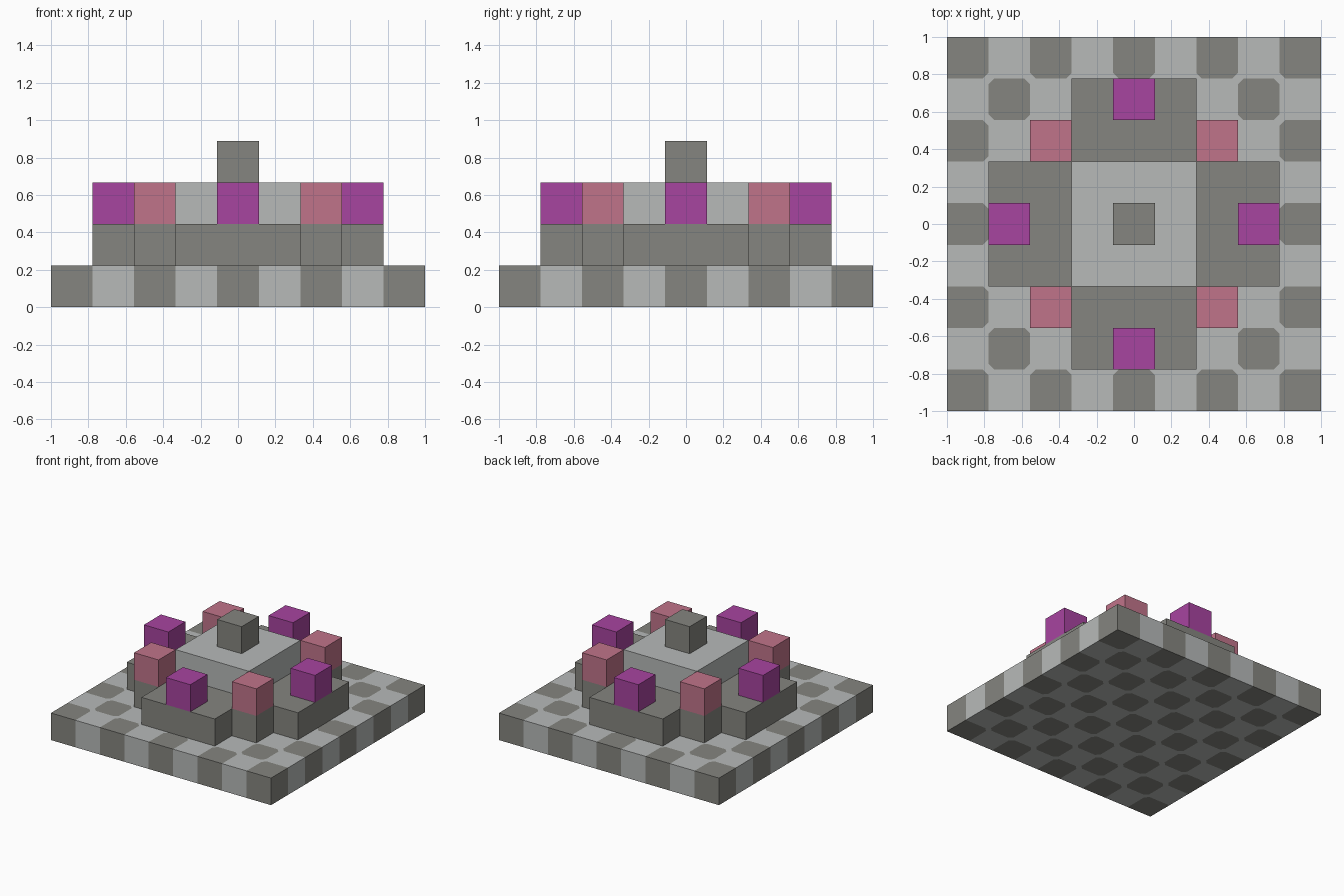
import bpy
import bmesh
from mathutils import Vector

if "Cube" in bpy.data.objects:
    bpy.data.objects.remove(bpy.data.objects["Cube"], do_unlink=True)

N = 9            # tiles per side
U = 2 / N        # one block
CUT = 0.03       # clipped corner of the dark tiles


def material(name, rgb):
    mat = bpy.data.materials.new(name)
    mat.use_nodes = True
    color = (*rgb, 1)
    mat.diffuse_color = color
    mat.node_tree.nodes["Principled BSDF"].inputs["Base Color"].default_value = color
    return mat


dark = material("dark stone", (0.235, 0.235, 0.214))
light = material("light stone", (0.474, 0.491, 0.485))
magenta = material("magenta", (0.39, 0.058, 0.35))
pink = material("pink", (0.527, 0.174, 0.255))


def add_object(name, bm, mats):
    mesh = bpy.data.meshes.new(name)
    bm.to_mesh(mesh)
    bm.free()
    for mat in mats:
        mesh.materials.append(mat)
    obj = bpy.data.objects.new(name, mesh)
    bpy.context.collection.objects.link(obj)
    return obj


def block(name, mat, center, size):
    """Box measured in block units; center z is the layer number."""
    bm = bmesh.new()
    bmesh.ops.create_cube(bm, size=1)
    for v in bm.verts:
        v.co = Vector(((v.co.x * size[0] + center[0]) * U,
                       (v.co.y * size[1] + center[1]) * U,
                       (v.co.z + 0.5 + center[2]) * U))
    return add_object(name, bm, [mat])


# Checkered base: light tiles join at the clipped corners of the dark ones
def checkered_base():
    bm = bmesh.new()

    def face(points, index):
        f = bm.faces.new([bm.verts.new((p.x, p.y, U)) for p in points])
        f.material_index = index

    for i in range(N):
        for j in range(N):
            is_light = (i + j) % 2
            ring = [(i, j), (i + 1, j), (i + 1, j + 1), (i, j + 1)]
            corners = [Vector((a * U - 1, b * U - 1)) for a, b in ring]
            outline = []
            for k, (a, b) in enumerate(ring):
                p = corners[k]
                if not (0 < a < N and 0 < b < N):
                    outline.append(p)
                    continue
                before = p + (corners[k - 1] - p).normalized() * CUT
                after = p + (corners[(k + 1) % 4] - p).normalized() * CUT
                if is_light:
                    outline += [before, p, after]
                else:
                    outline += [before, after]
                    face([before, p, after], 1)
            face(outline, is_light)
    bmesh.ops.remove_doubles(bm, verts=bm.verts, dist=0.0005)
    bm.normal_update()
    obj = add_object("checkered_base", bm, [dark, light])
    solid = obj.modifiers.new("thickness", "SOLIDIFY")
    solid.thickness = U
    solid.offset = -1


checkered_base()

# Cross-shaped platform
block("platform_bar", dark, (0, 0, 1), (7, 3))
for side, y in (("front", -1), ("back", 1)):
    block(side + "_platform_arm", dark, (0, y * 2.5, 1), (3, 2))

# Corner posts with pink caps
for depth, y in (("front", -1), ("back", 1)):
    for side, x in (("right", -1), ("left", 1)):
        block(f"{depth}_{side}_post", dark, (x * 2, y * 2, 1), (1, 1))
        block(f"{depth}_{side}_pink_cap", pink, (x * 2, y * 2, 2), (1, 1))

# Magenta blocks at the arm ends
for side, x, y in (("front", 0, -3), ("back", 0, 3), ("right", -3, 0), ("left", 3, 0)):
    block(side + "_magenta_block", magenta, (x, y, 2), (1, 1))

# Central altar and its top block
block("central_slab", light, (0, 0, 2), (3, 3))
block("top_block", dark, (0, 0, 3), (1, 1))
